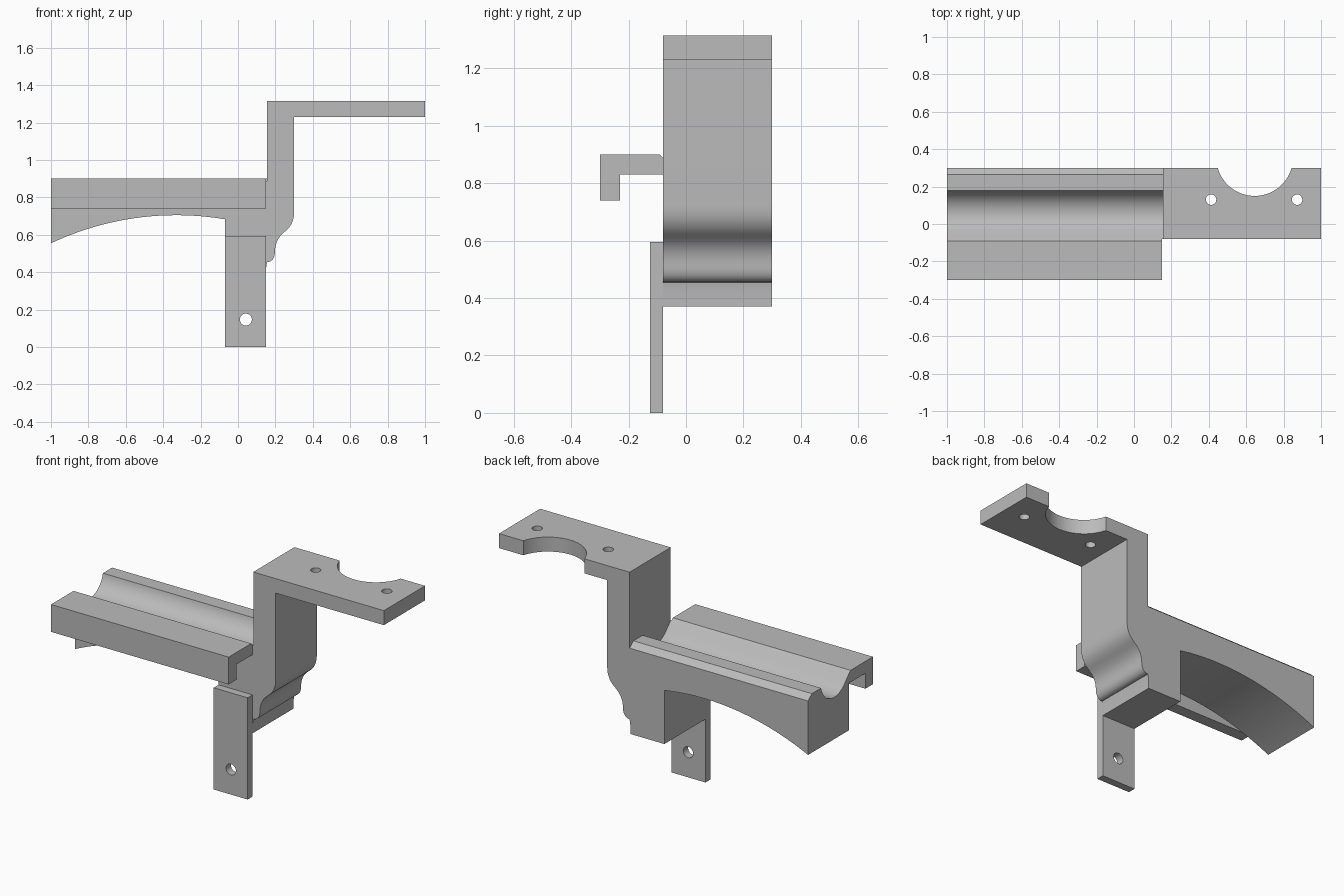
import bpy, bmesh, math
from mathutils import Vector
from mathutils.geometry import interpolate_bezier

if "Cube" in bpy.data.objects:
    bpy.data.objects.remove(bpy.data.objects["Cube"], do_unlink=True)

grey = bpy.data.materials.new("plain grey")
grey.use_nodes = True
grey.diffuse_color = (0.5, 0.5, 0.5, 1)
grey.node_tree.nodes["Principled BSDF"].inputs["Base Color"].default_value = (0.5, 0.5, 0.5, 1)


def prism(name, outline, axis, start, end):
    """Extrude a 2D outline along x, y or z; outline axes are the other two in order."""
    bm = bmesh.new()
    place = {"x": lambda a, b: (start, a, b),
             "y": lambda a, b: (a, start, b),
             "z": lambda a, b: (a, b, start)}[axis]
    face = bm.faces.new([bm.verts.new(place(a, b)) for a, b in outline])
    grown = bmesh.ops.extrude_face_region(bm, geom=[face])
    shift = Vector([(end - start) * (axis == k) for k in "xyz"])
    bmesh.ops.translate(bm, vec=shift,
                        verts=[v for v in grown["geom"] if isinstance(v, bmesh.types.BMVert)])
    bmesh.ops.recalc_face_normals(bm, faces=bm.faces)
    mesh = bpy.data.meshes.new(name)
    bm.to_mesh(mesh)
    bm.free()
    mesh.materials.append(grey)
    obj = bpy.data.objects.new(name, mesh)
    bpy.context.collection.objects.link(obj)
    return obj


def arc(cx, cy, r, a0, a1, n=32):
    angles = [math.radians(a0 + (a1 - a0) * i / n) for i in range(n + 1)]
    return [(cx + r * math.cos(a), cy + r * math.sin(a)) for a in angles]


def circle(cx, cy, r, n=32):
    return arc(cx, cy, r, 0, 360, n)[:-1]


def bezier(p0, h0, h1, p1, n=10):
    pts = interpolate_bezier(*[Vector((*p, 0)) for p in (p0, h0, h1, p1)], n)
    return [(p.x, p.y) for p in pts]


def activate(obj):
    bpy.ops.object.select_all(action="DESELECT")
    obj.select_set(True)
    bpy.context.view_layer.objects.active = obj


def cut(obj, cutter):
    cutter.hide_render = True
    mod = obj.modifiers.new("cut", "BOOLEAN")
    mod.operation, mod.solver, mod.object = "DIFFERENCE", "EXACT", cutter
    activate(obj)
    bpy.ops.object.modifier_apply(modifier=mod.name)
    bpy.data.objects.remove(cutter, do_unlink=True)


FRONT, BACK = -0.08, 0.30
LEG_X = (-0.07, 0.15)
TOWER_X = 0.155

# Bracket body: arched rail, foot block, curved neck, tower and top plate
ARCH_X, ARCH_R = -0.33, 1.57
arch_z = 0.705 - ARCH_R
a_left = math.degrees(math.acos((-1 - ARCH_X) / ARCH_R))
a_right = math.degrees(math.acos((LEG_X[0] - ARCH_X) / ARCH_R))
outline = [(-1, 0.9)] + arc(ARCH_X, arch_z, ARCH_R, a_left, a_right)
outline += [(LEG_X[0], 0.37), (LEG_X[1], 0.37), (LEG_X[1], 0.42)]
outline += bezier((0.155, 0.455), (0.185, 0.455), (0.198, 0.48), (0.198, 0.515))
outline += bezier((0.198, 0.515), (0.2, 0.57), (0.225, 0.595), (0.248, 0.615))[1:]
outline += bezier((0.248, 0.615), (0.28, 0.64), (0.3, 0.67), (0.3, 0.725))[1:]
outline += [(0.3, 1.23), (1, 1.23), (1, 1.315), (TOWER_X, 1.315), (TOWER_X, 0.9)]
body = prism("bracket_body", outline, "y", FRONT, BACK)

# Rounded trough and rear chamfer along the rail
trough = [(-0.1, 0.95), (-0.1, 0.91)] + arc(0.057, 0.925, 0.125, 223, 349, 24) + [(0.18, 0.95)]
cut(body, prism("trough_cutter", trough, "x", -1.1, TOWER_X))
chamfer = [(0.235, 0.925), (0.32, 0.854), (0.32, 0.925)]
cut(body, prism("chamfer_cutter", chamfer, "x", -1.1, TOWER_X))

# Round bite and two screw holes in the top plate
cut(body, prism("bite_cutter", circle(0.645, 0.355, 0.205, 64), "z", 1.1, 1.4))
for x in (0.412, 0.872):
    cut(body, prism("screw_cutter", circle(x, 0.13, 0.028), "z", 1.1, 1.4))

# Hooked lip along the front of the rail
hook = [(-0.3, 0.74), (-0.23, 0.74), (-0.23, 0.83), (FRONT, 0.83),
        (FRONT, 0.888), (-0.092, 0.9), (-0.3, 0.9)]
lip = prism("hooked_lip", hook, "x", -1, LEG_X[1])

# Flat mounting leg with a hole
a, b = LEG_X
leg = prism("mounting_leg", [(a, 0), (b, 0), (b, 0.595), (a, 0.595)], "y", -0.125, FRONT)
cut(leg, prism("leg_cutter", circle(0.042, 0.147, 0.032), "y", -0.2, 0))

for obj in (body, lip, leg):
    activate(obj)
    bpy.ops.object.shade_smooth_by_angle(angle=math.radians(25))
